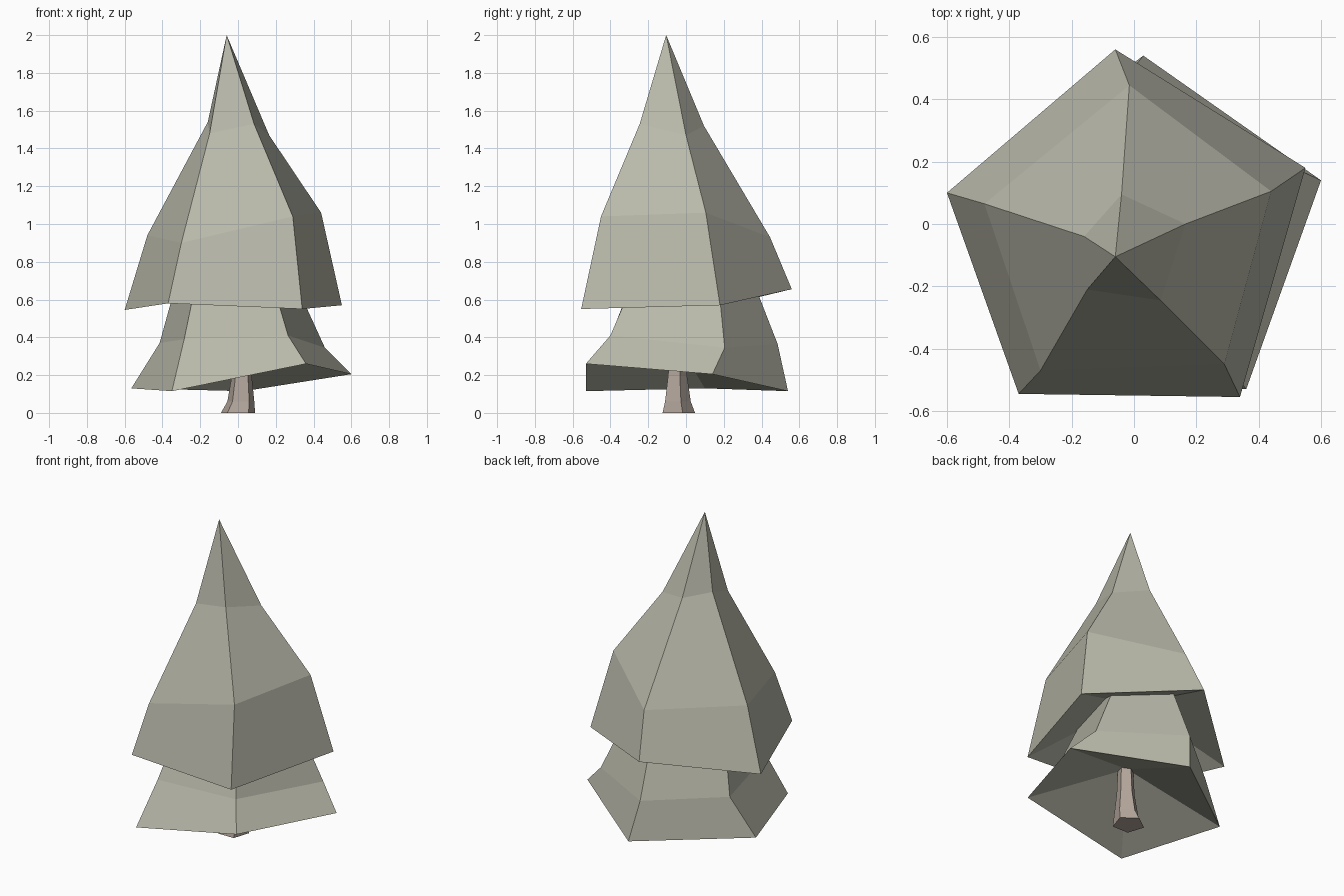
import bpy, bmesh, math

if "Cube" in bpy.data.objects:
    bpy.data.objects.remove(bpy.data.objects["Cube"])

def material(name, colour):
    m = bpy.data.materials.new(name)
    m.diffuse_color = (*colour, 1)
    m.use_nodes = True
    m.node_tree.nodes["Principled BSDF"].inputs["Base Color"].default_value = m.diffuse_color
    return m

def loft(name, rings, mat, apex=None, hollow=None):
    """Skin a stack of rings; the top is a tip or cap, the base flat or hollowed to a point."""
    bm = bmesh.new()
    loops = [[bm.verts.new(p) for p in ring] for ring in rings]
    n = len(loops[0])

    def fan(loop, point):
        tip = bm.verts.new(point)
        for i in range(n):
            bm.faces.new((loop[i], loop[(i + 1) % n], tip))

    for lo, hi in zip(loops, loops[1:]):
        for i in range(n):
            j = (i + 1) % n
            bm.faces.new((lo[i], lo[j], hi[j], hi[i]))
    if apex:
        fan(loops[-1], apex)
    else:
        bm.faces.new(loops[-1])
    if hollow:
        fan(loops[0][::-1], hollow)
    else:
        bm.faces.new(loops[0][::-1])
    bmesh.ops.recalc_face_normals(bm, faces=bm.faces)
    me = bpy.data.meshes.new(name)
    bm.to_mesh(me)
    bm.free()
    ob = bpy.data.objects.new(name, me)
    bpy.context.collection.objects.link(ob)
    me.materials.append(mat)
    return ob

needles = material("needles", (0.48, 0.48, 0.40))
bark = material("bark", (0.45, 0.38, 0.33))

# Every ring runs: left, front left, front right, right, back
# Upper foliage tier, rising to the crooked tip
loft("upper_foliage", [
    [(-.60, .10, .545), (-.37, -.545, .58), (.34, -.555, .55), (.55, .18, .57), (-.06, .56, .655)],
    [(-.48, .065, .94), (-.30, -.47, .90), (.29, -.45, 1.04), (.44, .105, 1.06), (-.015, .445, .93)],
    [(-.16, -.04, 1.54), (-.15, -.21, 1.48), (.085, -.245, 1.53), (.165, 0, 1.47), (-.04, .095, 1.52)],
], needles, apex=(-.06, -.105, 2.0), hollow=(-.03, -.05, .82))

# Lower foliage tier, its top tucked inside the upper one
loft("lower_foliage", [
    [(-.565, .10, .13), (-.35, -.53, .115), (.36, -.53, .26), (.60, .14, .205), (.03, .54, .115)],
    [(-.415, .15, .37), (-.285, -.405, .39), (.265, -.40, .41), (.46, .205, .345), (-.015, .485, .365)],
    [(-.31, .06, .75), (-.21, -.265, .75), (.165, -.255, .75), (.275, .165, .75), (0, .335, .75)],
], needles, hollow=(.02, -.04, .36))

# Trunk: flared foot narrowing upward with a slight lean
def trunk_ring(cx, cy, z, r):
    return [(cx + r * math.cos(a), cy + r * math.sin(a), z)
            for a in (math.radians(72 * k + 18) for k in range(5))]

loft("trunk", [
    trunk_ring(0, -.047, 0, .095),
    trunk_ring(.015, -.05, .06, .075),
    trunk_ring(.02, -.05, .20, .055),
    trunk_ring(.025, -.045, .40, .045),
], bark)
